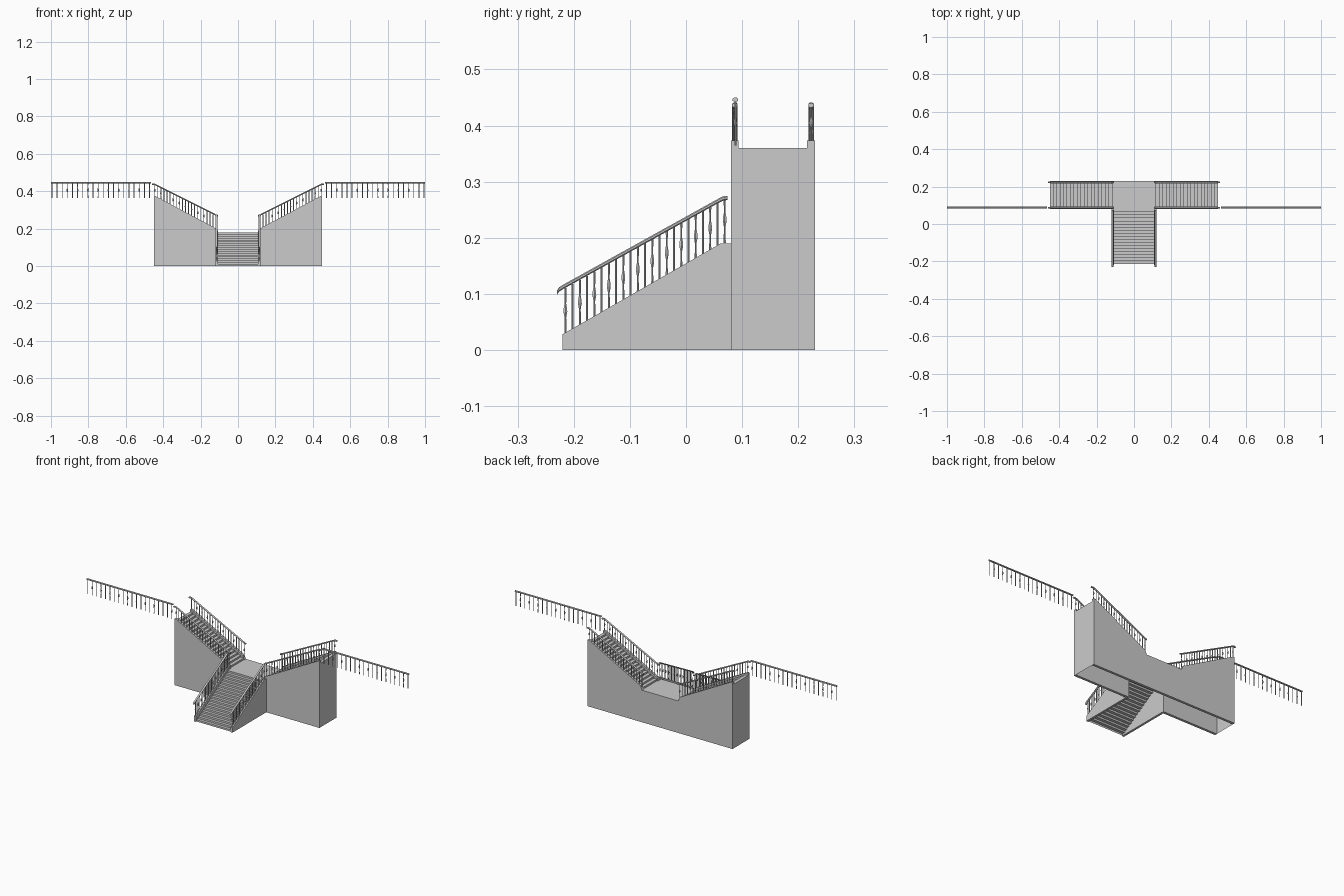
import bpy, bmesh, math
from mathutils import Vector

if "Cube" in bpy.data.objects:
    bpy.data.objects.remove(bpy.data.objects["Cube"])

STEPS = 18
LAND, TOP = 0.18, 0.36          # landing and upper floor heights


def finish(bm, name):
    bmesh.ops.recalc_face_normals(bm, faces=bm.faces)
    me = bpy.data.meshes.new(name)
    bm.to_mesh(me)
    bm.free()
    ob = bpy.data.objects.new(name, me)
    bpy.context.collection.objects.link(ob)
    return ob


def plate(name, outline, offset):
    """Solid panel: closed outline pushed along offset."""
    bm = bmesh.new()
    f = bm.faces.new([bm.verts.new(p) for p in outline])
    r = bmesh.ops.extrude_face_region(bm, geom=[f], use_keep_orig=True)
    bmesh.ops.translate(bm, vec=offset,
                        verts=[v for v in r["geom"] if isinstance(v, bmesh.types.BMVert)])
    return finish(bm, name)


def sheet(name, path, offset):
    """Open folded surface: path pushed along offset."""
    bm = bmesh.new()
    a = [bm.verts.new(p) for p in path]
    b = [bm.verts.new(Vector(p) + Vector(offset)) for p in path]
    for i in range(len(path) - 1):
        bm.faces.new((a[i], a[i + 1], b[i + 1], b[i]))
    return finish(bm, name)


def stair_path(start, run, z0, z1, n):
    """(distance, z) zigzag of risers and treads."""
    pts = [(start, z0)]
    for i in range(n):
        z = z0 + (z1 - z0) * (i + 1) / n
        pts += [(start + run * i / n, z), (start + run * (i + 1) / n, z)]
    return pts


def handrail(name, path, lateral, w=0.0055, h=0.0042, sides=8):
    bm = bmesh.new()
    rings = []
    for p in path:
        rings.append([bm.verts.new(Vector(p) + Vector(lateral) * w * math.cos(a)
                                   + Vector((0, 0, h * math.sin(a))))
                      for a in [2 * math.pi * (k + 0.5) / sides for k in range(sides)]])
    for r, s in zip(rings, rings[1:]):
        for k in range(sides):
            j = (k + 1) % sides
            bm.faces.new((r[k], r[j], s[j], s[k]))
    bm.faces.new(rings[0])
    bm.faces.new(rings[-1])
    return finish(bm, name)


# baluster profiles: (fraction of height, radius), plain and bulged
PLAIN = [(0, .0022), (1, .0022)]
BULGED = [(0, .0022), (.36, .0018), (.41, .0026), (.48, .0040), (.55, .0036), (.66, .0018), (1, .0022)]


def balusters(name, first, last, n, height, sides=6):
    """Row of turned bars between two foot points."""
    bm = bmesh.new()
    for i in range(n):
        foot = Vector(first).lerp(Vector(last), i / (n - 1))
        rings = [[bm.verts.new(foot + Vector((r * math.cos(2 * math.pi * k / sides),
                                              r * math.sin(2 * math.pi * k / sides), t * height)))
                  for k in range(sides)] for t, r in (PLAIN if i % 2 else BULGED)]
        for a, b in zip(rings, rings[1:]):
            for k in range(sides):
                j = (k + 1) % sides
                bm.faces.new((a[k], a[j], b[j], b[k]))
        bm.faces.new(rings[0])
        bm.faces.new(rings[-1])
    return finish(bm, name)


# front flight and landing
sheet("front_steps", [(-0.11, y, z) for y, z in stair_path(-0.215, 0.295, 0, LAND, STEPS)], (0.22, 0, 0))
sheet("landing", [(-0.12, 0.08, LAND), (-0.12, 0.23, LAND)], (0.24, 0, 0))

# back wall, following both side flights and the landing
half = [(0.45, 0), (0.45, 0.373), (0.44, 0.373), (0.122, 0.203), (0.112, LAND)]
plate("back_wall", [(x, 0.23, z) for x, z in half] + [(-x, 0.23, z) for x, z in reversed(half)],
      (0, -0.014, 0))

for s, side in ((-1, "left"), (1, "right")):
    # front flight side panel with its railing
    plate(f"{side}_front_stringer",
          [(s * 0.12, y, z) for y, z in [(-0.22, 0), (-0.22, 0.028), (0.062, 0.19), (0.08, 0.19), (0.08, 0)]],
          (-s * 0.012, 0, 0))
    x = s * 0.114
    balusters(f"{side}_front_balusters", (x, -0.215, 0.029), (x, 0.069, 0.191), 23, 0.081)
    handrail(f"{side}_front_handrail",
             [(x, y, z) for y, z in [(-0.23, 0.102), (-0.226, 0.108), (-0.218, 0.113),
                                     (0.058, 0.266), (0.066, 0.270), (0.074, 0.271)]], (1, 0, 0))

    # side flight: steps, front wall and end wall
    sheet(f"{side}_side_steps",
          [(s * d, 0.09, z) for d, z in stair_path(0.115, 0.335, LAND, TOP, STEPS)], (0, 0.13, 0))
    plate(f"{side}_front_wall",
          [(s * d, 0.08, z) for d, z in [(0.11, 0), (0.11, 0.197), (0.122, 0.203),
                                         (0.44, 0.373), (0.45, 0.373), (0.45, 0)]], (0, 0.014, 0))
    sheet(f"{side}_end_wall", [(s * 0.45, 0.08, 0), (s * 0.45, 0.08, TOP)], (0, 0.15, 0))

    # side flight railings, front and back
    for y, row in ((0.087, "front"), (0.223, "back")):
        balusters(f"{side}_side_{row}_balusters", (s * 0.117, y, 0.197), (s * 0.445, y, 0.370), 21, 0.070)
        handrail(f"{side}_side_{row}_handrail",
                 [(s * d, y, z) for d, z in [(0.107, 0.269), (0.116, 0.271), (0.125, 0.276),
                                             (0.440, 0.434), (0.450, 0.437), (0.460, 0.436)]], (0, 1, 0))

    # level railing of the upper floor
    balusters(f"{side}_gallery_balusters", (s * 0.473, 0.088, 0.364), (s * 0.995, 0.088, 0.364), 20, 0.082)
    handrail(f"{side}_gallery_handrail", [(s * 0.465, 0.088, 0.446), (s * 1.0, 0.088, 0.446)], (0, 1, 0))
